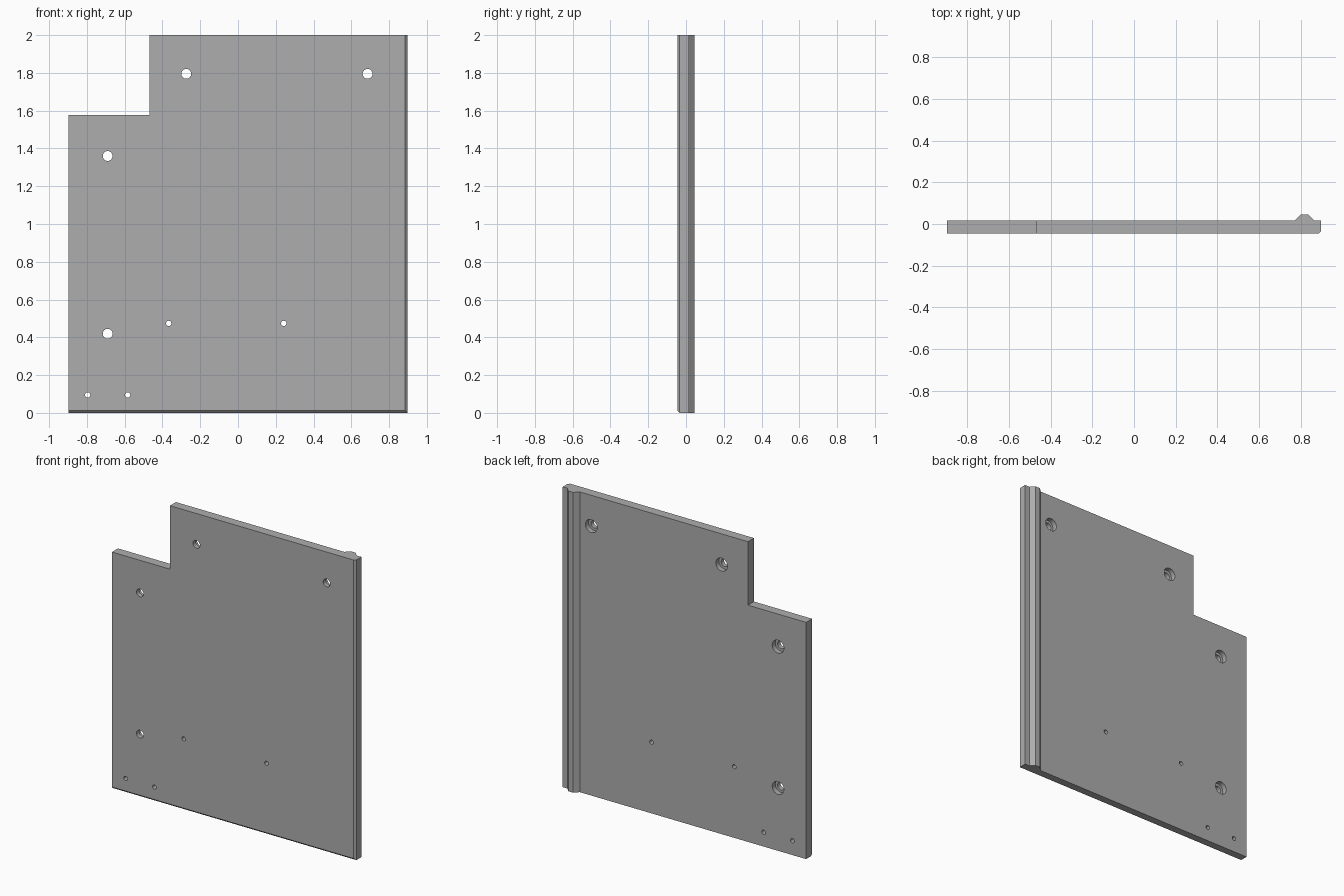
import bpy, bmesh, math
from mathutils import Matrix, Vector

if "Cube" in bpy.data.objects:
    bpy.data.objects.remove(bpy.data.objects["Cube"])

FRONT, BACK, CH = -0.046, 0.017, 0.012

grey = bpy.data.materials.new("mid grey")
grey.diffuse_color = (0.42, 0.42, 0.42, 1)
grey.use_nodes = True
grey.node_tree.nodes["Principled BSDF"].inputs["Base Color"].default_value = grey.diffuse_color


def make_object(name, bm):
    bmesh.ops.recalc_face_normals(bm, faces=bm.faces)
    mesh = bpy.data.meshes.new(name)
    bm.to_mesh(mesh)
    bm.free()
    mesh.materials.append(grey)
    ob = bpy.data.objects.new(name, mesh)
    bpy.context.collection.objects.link(ob)
    return ob


def extrude(name, points, direction):
    bm = bmesh.new()
    face = bm.faces.new([bm.verts.new(p) for p in points])
    ext = bmesh.ops.extrude_face_region(bm, geom=[face])
    verts = [v for v in ext["geom"] if isinstance(v, bmesh.types.BMVert)]
    bmesh.ops.translate(bm, vec=Vector(direction), verts=verts)
    return make_object(name, bm)


def cylinder(name, x, z, r, y0, y1):
    bm = bmesh.new()
    m = Matrix.Translation((x, (y0 + y1) / 2, z)) @ Matrix.Rotation(math.pi / 2, 4, 'X')
    bmesh.ops.create_cone(bm, cap_ends=True, segments=32, radius1=r, radius2=r,
                          depth=y1 - y0, matrix=m)
    return make_object(name, bm)


def cut(target, cutter):
    mod = target.modifiers.new("cut", 'BOOLEAN')
    mod.operation, mod.solver, mod.object = 'DIFFERENCE', 'EXACT', cutter
    bpy.context.view_layer.objects.active = target
    bpy.ops.object.modifier_apply(modifier=mod.name)
    bpy.data.objects.remove(cutter, do_unlink=True)


# Panel cross-section: chamfered right edge and trapezoid ridge on the back
section = [(-0.897, FRONT), (0.897 - CH, FRONT), (0.897, FRONT + CH), (0.897, BACK),
           (0.863, BACK), (0.835, 0.046), (0.80, 0.046), (0.771, BACK), (-0.897, BACK)]
panel = extrude("panel", [(x, y, 0) for x, y in section], (0, 0, 2))

# Corner notch at the upper left
cut(panel, extrude("notch_cutter", [(-1, -0.2, 1.577), (-0.469, -0.2, 1.577),
                                    (-0.469, -0.2, 2.2), (-1, -0.2, 2.2)], (0, 0.4, 0)))

# Chamfer along the bottom front edge
cut(panel, extrude("bottom_chamfer_cutter", [(-1, FRONT - 0.02, CH + 0.02),
                                             (-1, FRONT + CH + 0.02, -0.02),
                                             (-1, FRONT - 0.02, -0.02)], (2, 0, 0)))

# Large screw holes, counterbored from the back
for x, z in [(-0.274, 1.795), (0.686, 1.795), (-0.69, 1.36), (-0.69, 0.419)]:
    cut(panel, cylinder("hole_cutter", x, z, 0.026, -0.2, 0.2))
    cut(panel, cylinder("counterbore_cutter", x, z, 0.043, -0.016, 0.2))

# Small pin holes
for x, z in [(-0.367, 0.474), (0.242, 0.474), (-0.796, 0.095), (-0.584, 0.095)]:
    cut(panel, cylinder("pin_hole_cutter", x, z, 0.014, -0.2, 0.2))

# Smooth hole walls, keep panel edges sharp
panel.select_set(True)
bpy.context.view_layer.objects.active = panel
bpy.ops.object.shade_smooth_by_angle(angle=math.radians(30))
